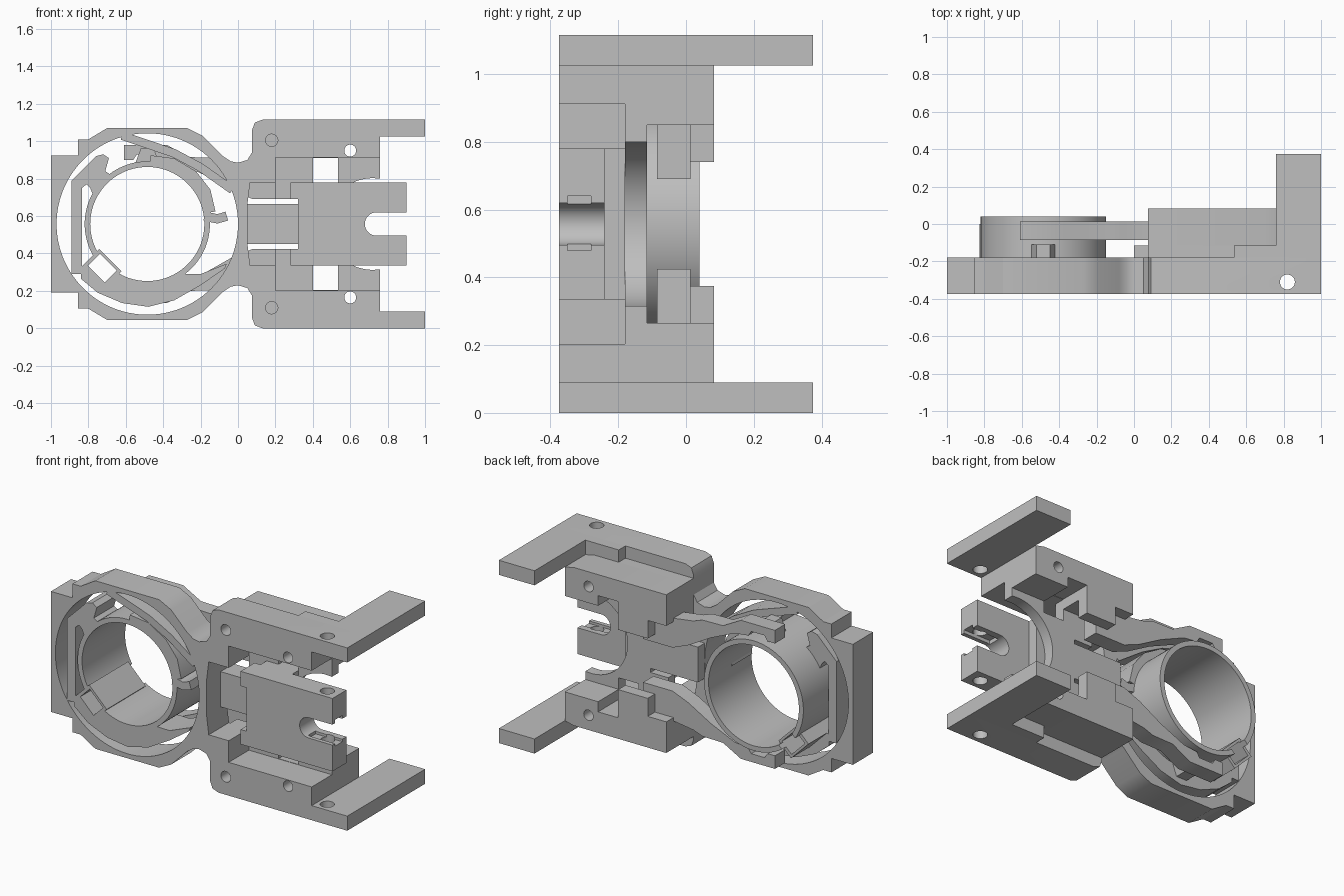
import bpy, bmesh
from math import sin, cos, pi, radians
from mathutils import Vector

default_cube = bpy.data.objects.get("Cube")
if default_cube:
    bpy.data.objects.remove(default_cube, do_unlink=True)

HEIGHT = 1.115
CENTRE = (-0.485, HEIGHT / 2)
FRONT, PLATE_BACK, WEB_BACK = -0.375, -0.18, -0.115
BLOCK_BACK, RAIL_BACK = -0.24, 0.083

grey = bpy.data.materials.new("plain grey")
grey.use_nodes = True
grey.diffuse_color = (0.52, 0.52, 0.52, 1)
grey.node_tree.nodes["Principled BSDF"].inputs["Base Color"].default_value = grey.diffuse_color


def mirror(points):
    """Flip a profile about the horizontal middle plane."""
    return [(x, HEIGHT - z) for x, z in reversed(points)]


def both(points):
    """Close an upper half profile with its mirrored lower half."""
    return points + mirror(points)


def arc(centre, radius, start=0, end=360, steps=64):
    count = steps if end - start == 360 else steps + 1
    angles = [radians(start + (end - start) * i / steps) for i in range(count)]
    return [(centre[0] + radius * cos(a), centre[1] + radius * sin(a)) for a in angles]


def rect(left, right, low, high):
    return [(left, low), (right, low), (right, high), (left, high)]


def strip(path, width):
    """Outline of a bar of even width that follows a path."""
    path = [Vector(p) for p in path]
    left, right = [], []
    for i, point in enumerate(path):
        along = (path[min(i + 1, len(path) - 1)] - path[max(i - 1, 0)]).normalized()
        side = Vector((-along.y, along.x)) * width / 2
        left.append(tuple(point + side))
        right.append(tuple(point - side))
    return left + right[::-1]


def evaluated_mesh(obj):
    graph = bpy.context.evaluated_depsgraph_get()
    graph.update()
    return bpy.data.meshes.new_from_object(obj.evaluated_get(graph))


def prism(name, loops, front, back):
    """Extrude an outline, with any hole loops, along the depth axis."""
    curve = bpy.data.curves.new(name, "CURVE")
    curve.dimensions = "2D"
    curve.fill_mode = "BOTH"
    curve.extrude = (back - front) / 2
    for loop in loops:
        spline = curve.splines.new("POLY")
        spline.points.add(len(loop) - 1)
        for point, (x, z) in zip(spline.points, loop):
            point.co = (x, z, 0, 1)
        spline.use_cyclic_u = True
    source = bpy.data.objects.new(name + " profile", curve)
    bpy.context.collection.objects.link(source)
    mesh = evaluated_mesh(source)
    bpy.data.objects.remove(source, do_unlink=True)
    bm = bmesh.new()
    bm.from_mesh(mesh)
    bmesh.ops.remove_doubles(bm, verts=bm.verts, dist=0.0002)
    for vert in bm.verts:
        x, z, depth = vert.co
        vert.co = (x, (front + back) / 2 - depth, z)
    bmesh.ops.recalc_face_normals(bm, faces=bm.faces)
    bm.to_mesh(mesh)
    bm.free()
    mesh.materials.clear()
    mesh.materials.append(grey)
    obj = bpy.data.objects.new(name, mesh)
    bpy.context.collection.objects.link(obj)
    return obj


def pair(name, loops, front, back):
    """The same part above and below the middle plane."""
    prism("upper_" + name, loops, front, back)
    prism("lower_" + name, [mirror(loop) for loop in loops], front, back)


def cut(obj, cutter):
    modifier = obj.modifiers.new("cut", "BOOLEAN")
    modifier.operation = "DIFFERENCE"
    modifier.object = cutter
    mesh = evaluated_mesh(obj)
    obj.modifiers.clear()
    obj.data = mesh


# Front frame with the lens opening and both side rails
frame_half = [(-1, .925), (-.855, .925), (-.855, 1.01), (-.8, 1.01), (-.7, 1.07), (-.27, 1.07),
              (-.19, 1.03), (-.08, .92), (-.04, .893), (0, .885), (.05, .9), (.075, .94),
              (.075, 1.06), (.09, 1.1), (.13, HEIGHT), (1, HEIGHT), (1, 1.026), (.76, 1.026),
              (.76, .912), (.2, .912), (.2, .78), (.065, .78), (.05, .66)]
screw, pin = arc((.18, 1.005), .033, steps=24), arc((.6, .95), .032, steps=24)
holes = [screw, pin, mirror(screw), mirror(pin)]
frame = prism("front_frame", [both(frame_half), arc(CENTRE, .485, steps=96)] + holes,
              FRONT, PLATE_BACK)

# Legs reaching backwards
pair("rear_leg", [rect(.76, 1, 1.026, HEIGHT)], PLATE_BACK, .375)

# Web joining the rails, with a round clearance and two windows
bore = arc((.72, HEIGHT / 2), .245, 85, 275, 48)
web_half = [(0, .665), (.32, .665), (.32, .69), (.2, .69), (.2, .78), (.075, .78), (.075, 1.04),
            (.535, 1.04), (.535, HEIGHT), (.76, HEIGHT), (.76, .8)]
window = rect(.4, .535, .78, .91)
prism("rear_web", [web_half + bore + mirror(web_half), window, mirror(window), pin, mirror(pin)],
      PLATE_BACK, WEB_BACK)

# Rear rail blocks with their inner lips
block = [(.075, 1.04), (.7, 1.04), (.76, 1.026), (.76, .85), (.535, .85), (.535, .912),
         (.4, .912), (.4, .85), (.075, .85)]
pair("rail_block", [block, pin], WEB_BACK, RAIL_BACK)
pair("rail_lip", [rect(.2, .4, .74, .85)], .012, RAIL_BACK)

# Central block with its round-ended slot, and the tongue to the frame
slot_end = arc((.74, HEIGHT / 2), .062, 90, 270, 20)
centre_half = [(.32, .69), (.28, .69), (.28, .78), (.9, .78), (.9, .62)]
centre_block = prism("centre_block", [centre_half + slot_end + mirror(centre_half)],
                     FRONT, BLOCK_BACK)
prism("centre_step", [rect(.32, .535, .335, .78)], BLOCK_BACK, PLATE_BACK)
prism("centre_tongue", [rect(.03, .33, .45, .665)], BLOCK_BACK, PLATE_BACK)

# Vertical screw holes and the groove in the slot
bpy.ops.mesh.primitive_cylinder_add(vertices=32, radius=.04, depth=3, location=(.82, -.31, .5))
drill = bpy.context.object
groove = prism("groove_cutter", [rect(.72, .95, .48, .64)], -.35, -.28)
cut(frame, drill)
cut(centre_block, drill)
cut(centre_block, groove)

# Lens tube
tube = prism("lens_tube", [arc(CENTRE, .335, steps=96), arc(CENTRE, .305, steps=96)], FRONT, .04)

# Lower carrier body, hugging the tube
hug = arc(CENTRE, .325, 215, 305, 32)
body = prism("carrier_body", [hug + [(-.2, .29), (-.06, .345), (-.07, .32), (-.2, .23),
             (-.34, .15), (-.48, .115), (-.62, .135), (-.75, .19), (-.84, .265), (-.84, .33)]],
             FRONT, PLATE_BACK)

# Tilted rectangular pocket through the tube wall, with a rim around it
pocket = strip([(-.77, .367), (-.68, .277)], .09)
pocket_cutter = prism("pocket_cutter", [pocket], -.5, .2)
for part in (tube, body):
    cut(part, pocket_cutter)
rim = strip([(-.784, .381), (-.666, .263)], .12)
prism("pocket_rim", [rim, pocket], FRONT, 0)

for helper in (drill, groove, pocket_cutter):
    bpy.data.objects.remove(helper, do_unlink=True)

# Left flexure: a thin upright bar that turns back to the tube
prism("left_flexure", [[(-.89, .29), (-.89, .79), (-.76, .92), (-.72, .93), (-.69, .91),
      (-.71, .84), (-.68, .82), (-.77, .7), (-.79, .75), (-.81, .77), (-.835, .75),
      (-.835, .29)]], FRONT, PLATE_BACK)

# Other flexure beams between the tube and the frame
beams = {
    "top_flexure": ([(-.62, 1.03), (-.5, .99), (-.34, .935), (-.2, .86), (-.03, .74)], .045),
    "inner_flexure": ([(-.47, .9), (-.35, .885), (-.24, .82), (-.17, .73), (-.145, .62)], .05),
    "right_hook": ([(-.18, .6), (-.11, .585), (-.06, .6)], .05),
}
for name, (path, width) in beams.items():
    prism(name, [strip(path, width)], FRONT, PLATE_BACK)

# Wedge pads on the tube and the clamp arms around it
pair("tube_pad", [[(-.55, .88), (-.42, .88), (-.45, .96), (-.52, .96)]], PLATE_BACK, -.11)
arm = [(.28, .85), (.08, .87), (-.06, .89), (-.12, .912), (-.26, .915), (-.38, .98),
       (-.61, .98), (-.61, .9), (-.56, .9), (-.54, .93), (-.45, .93), (-.43, .9), (-.34, .89),
       (-.18, .82), (-.03, .735), (.08, .69), (.28, .69)]
pair("clamp_arm", [arm], -.085, .014)

# Smooth round surfaces, sharp corners
bpy.ops.object.select_all(action="DESELECT")
for obj in bpy.context.scene.objects:
    if obj.type == "MESH" and grey.name in obj.data.materials:
        obj.select_set(True)
        bpy.context.view_layer.objects.active = obj
bpy.ops.object.shade_smooth_by_angle(angle=pi / 6)
